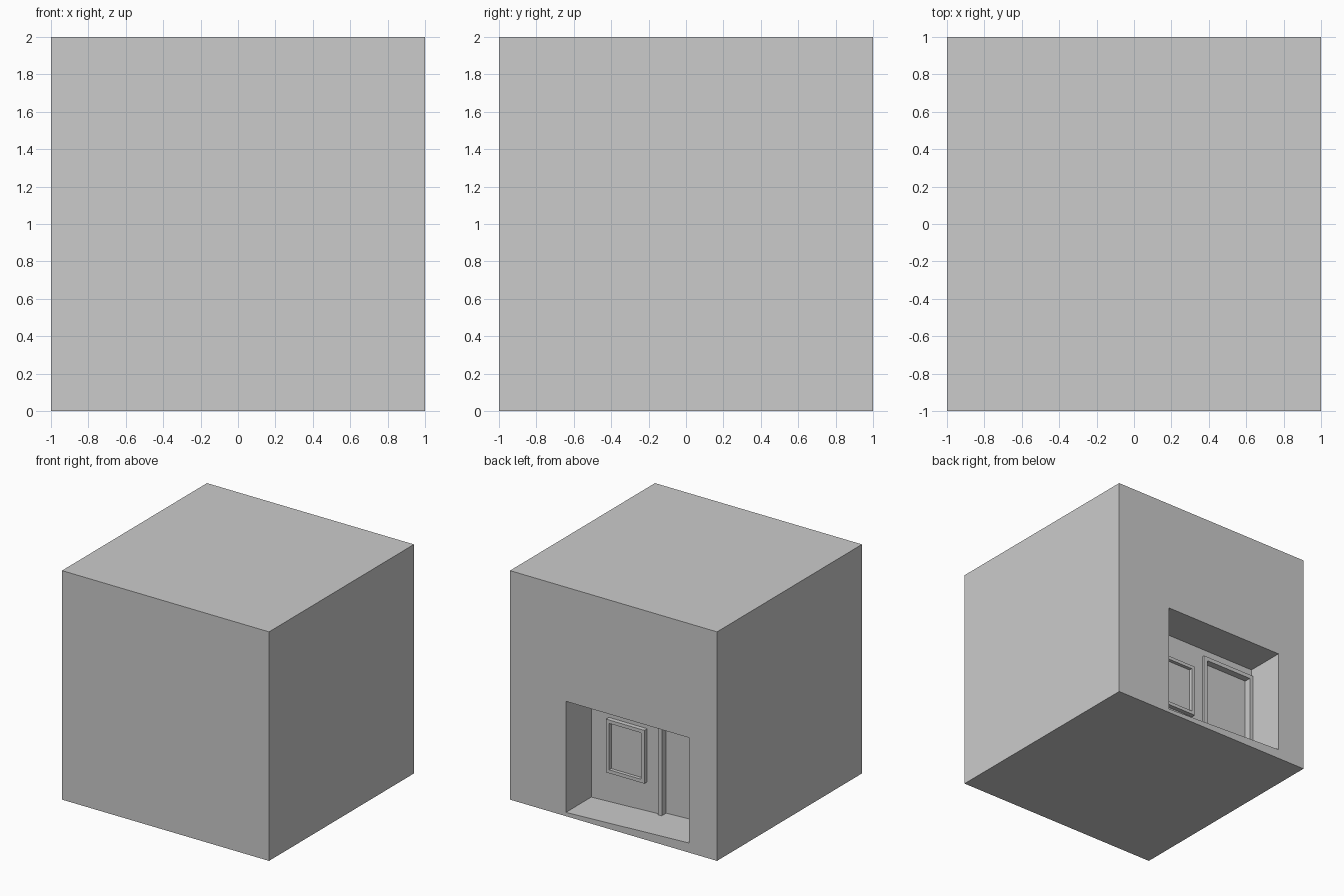
import bpy, bmesh

if "Cube" in bpy.data.objects:
    bpy.data.objects.remove(bpy.data.objects["Cube"])


def floor_z(x):
    # the porch floor rises gently towards -x
    return 0.033 + (0.46 - x) * 0.043


def block(name, x0, x1, y0, y1, z0, z1):
    """Box from its limits; z0=None makes its bottom follow the sloping floor."""
    bm = bmesh.new()
    bmesh.ops.create_cube(bm, size=1)
    for v in bm.verts:
        x = x1 if v.co.x > 0 else x0
        y = y1 if v.co.y > 0 else y0
        low = floor_z(x) if z0 is None else z0
        v.co = (x, y, z1 if v.co.z > 0 else low)
    mesh = bpy.data.meshes.new(name)
    bm.to_mesh(mesh)
    bm.free()
    ob = bpy.data.objects.new(name, mesh)
    bpy.context.collection.objects.link(ob)
    return ob


def cut(target, cutter):
    cutter.hide_render = True
    mod = target.modifiers.new("cut", 'BOOLEAN')
    mod.operation = 'DIFFERENCE'
    mod.solver = 'EXACT'
    mod.object = cutter
    bpy.context.view_layer.objects.active = target
    bpy.ops.object.modifier_apply(modifier=mod.name)
    bpy.data.objects.remove(cutter)


# main body with a porch recess in the back and a door recess inside it
body = block("body", -1, 1, -1, 1, 0, 2)
cut(body, block("porch_cutter", -0.73, 0.46, 0.65, 1.2, None, 1.003))
cut(body, block("door_cutter", -0.695, -0.235, 0.61, 0.8, None, 0.90))

# door frame
block("door_post_inner", -0.235, -0.20, 0.64, 0.67, None, 0.935)
block("door_post_outer", -0.73, -0.695, 0.64, 0.67, None, 0.935)
block("door_lintel", -0.695, -0.235, 0.64, 0.67, 0.90, 0.935)

# window frame and pane
wx0, wx1, wz0, wz1, t = -0.08, 0.29, 0.31, 0.775, 0.03
for i, x in enumerate((wx0, wx1 - t)):
    block(f"window_side_{i}", x, x + t, 0.64, 0.69, wz0, wz1)
for i, z in enumerate((wz0, wz1 - t)):
    block(f"window_rail_{i}", wx0 + t, wx1 - t, 0.64, 0.69, z, z + t)
block("window_pane", wx0 + t, wx1 - t, 0.64, 0.66, wz0 + t, wz1 - t)
